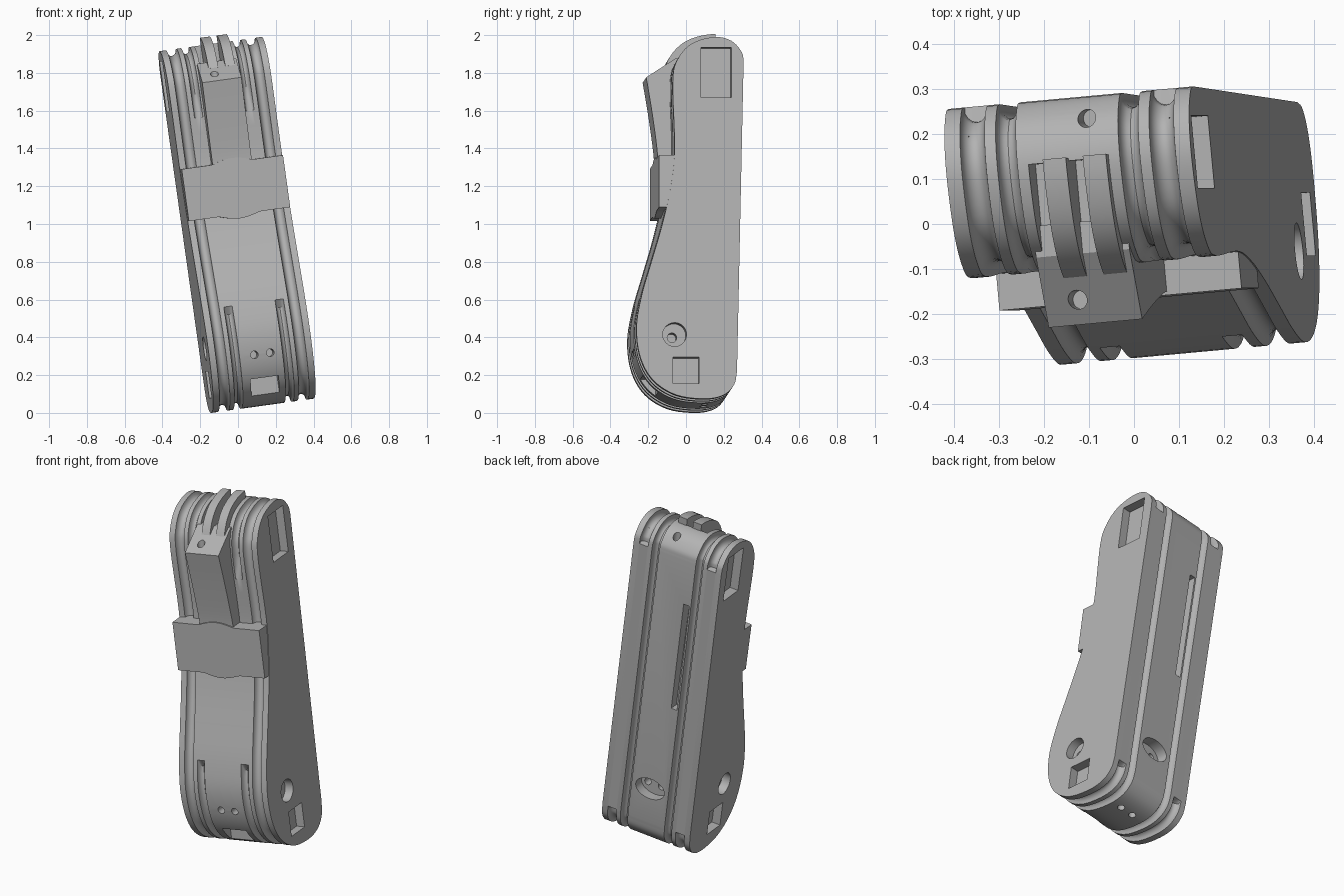
import bpy, bmesh, math
from mathutils import Matrix, Vector

cube = bpy.data.objects.get("Cube")
if cube:
    bpy.data.objects.remove(cube, do_unlink=True)

grey = bpy.data.materials.new("grey")
grey.use_nodes = True
GREY = (0.45, 0.45, 0.45, 1)
grey.diffuse_color = GREY
grey.node_tree.nodes["Principled BSDF"].inputs["Base Color"].default_value = GREY

# Leaning frame: u runs across the width, y and z lie on the outer side face
HALF = 0.275
A = Vector((0.986, 0.091, 0.137))
D = 0.412
LEAN = Matrix(((A.x, -A.y / A.x, -A.z / A.x, D / A.x - A.x * HALF),
               (A.y, 1, 0, -A.y * HALF),
               (A.z, 0, 1, -A.z * HALF),
               (0, 0, 0, 1)))


def make(name, bm):
    bmesh.ops.recalc_face_normals(bm, faces=bm.faces)
    bm.transform(LEAN)
    mesh = bpy.data.meshes.new(name)
    bm.to_mesh(mesh)
    bm.free()
    mesh.materials.append(grey)
    obj = bpy.data.objects.new(name, mesh)
    bpy.context.collection.objects.link(obj)
    return obj


def prism(name, pts, lo, hi, axis):
    """Extrude a flat outline along one axis (0 = u, 1 = y, 2 = z)."""
    bm = bmesh.new()
    rings = []
    for d in (lo, hi):
        ring = []
        for p in pts:
            co = list(p)
            co.insert(axis, d)
            ring.append(bm.verts.new(co))
        rings.append(ring)
    a, b = rings
    n = len(pts)
    for i in range(n):
        j = (i + 1) % n
        bm.faces.new((a[i], a[j], b[j], b[i]))
    bm.faces.new(a)
    bm.faces.new(b)
    return make(name, bm)


def rect(a0, a1, b0, b1):
    return [(a0, b0), (a1, b0), (a1, b1), (a0, b1)]


def disc(a, b, ra, rb=None, n=24):
    rb = rb or ra
    return [(a + ra * math.cos(math.tau * i / n), b + rb * math.sin(math.tau * i / n))
            for i in range(n)]


def spline(pts, steps):
    """Smooth curve through the points."""
    v = [Vector(p) for p in pts]
    v = [2 * v[0] - v[1]] + v + [2 * v[-1] - v[-2]]
    out = []
    for i in range(1, len(v) - 2):
        p0, p1, p2, p3 = v[i - 1:i + 3]
        for s in range(steps):
            t = s / steps
            out.append(0.5 * (2 * p1 + (p2 - p0) * t + (2 * p0 - 5 * p1 + 4 * p2 - p3) * t * t
                              + (3 * p1 - p0 - 3 * p2 + p3) * t ** 3))
    out.append(v[-2])
    return out


def cut(target, cutter):
    mod = target.modifiers.new("cut", "BOOLEAN")
    mod.operation = "DIFFERENCE"
    mod.solver = "EXACT"
    mod.object = cutter
    bpy.context.view_layer.objects.active = target
    bpy.ops.object.modifier_apply(modifier=mod.name)
    bpy.data.objects.remove(cutter, do_unlink=True)


def smooth(obj):
    bpy.ops.object.select_all(action="DESELECT")
    obj.select_set(True)
    bpy.context.view_layer.objects.active = obj
    bpy.ops.object.shade_smooth_by_angle(angle=math.radians(30))


# Side outline from the upper back, over the top, down the front, to the lower back
outline = spline([(.305, 1.86), (.295, 1.91), (.24, 1.97), (.15, 1.99), (.03, 1.955),
                  (-.045, 1.87), (-.07, 1.75), (-.06, 1.4), (-.08, 1.2), (-.125, 1.0),
                  (-.18, .81), (-.235, .62), (-.262, .45), (-.24, .29), (-.17, .17),
                  (-.05, .095), (.1, .075), (.2, .095), (.255, .15), (.27, .22)], 5)
N = len(outline)
normals = []
for i in range(N):
    t = outline[min(i + 1, N - 1)] - outline[max(i - 1, 0)]
    normals.append(Vector((-t.y, t.x)).normalized() * -1)


# Grooved body: rings of the outline, inset where a groove runs
def depth(i, kind):
    p = outline[i]
    if kind == "outer":
        return 0 if i in (0, N - 1) else 1
    if kind == "inner":
        return 0 if p.x < 0.1 and 0.59 < p.y < 1.69 else 1
    return 0


half = [(0.115, 0, "")]
for lo, hi, kind in ((.115, .16, "inner"), (.185, .24, "outer")):
    if kind == "outer":
        half.append((lo, 0, ""))
    for k in range(1, 9):
        s = k / 8
        half.append((lo + (hi - lo) * (1 - math.cos(math.pi * s)) / 2,
                     0.034 * math.sin(math.pi * s), kind))
half.append((HALF, 0, ""))
stations = [(-u, d, k) for u, d, k in reversed(half)] + half

bm = bmesh.new()
rings = []
for u, d, kind in stations:
    ring = []
    for i in range(N):
        p = outline[i] - normals[i] * d * depth(i, kind)
        ring.append(bm.verts.new((u, p.x, p.y)))
    rings.append(ring)
for a, b in zip(rings, rings[1:]):
    for i in range(N):
        j = (i + 1) % N
        bm.faces.new((a[i], a[j], b[j], b[i]))
bm.faces.new(rings[0])
bm.faces.new(rings[-1])
body = make("body", bm)

# Side pockets and pivot holes, the same on both sides
for side in (-1, 1):
    for pts, deep in ((rect(.08, .24, 1.67, 1.935), .05), (rect(-.07, .07, .155, .295), .05),
                      (disc(-.06, .415, .063), .05), (disc(-.07, .405, .025), .1)):
        cut(body, prism("cutter", pts, side * (HALF - deep), side * (HALF + .05), 0))

# Front pocket and pin holes, back finger slot, back groove, bottom and top holes
cut(body, prism("cutter", rect(-.07, .08, .1, .225), -.4, -.13, 1))
for u in (-.035, .05):
    cut(body, prism("cutter", disc(u, .35, .02), -.4, -.17, 1))
    cut(body, prism("cutter", disc(u, .12, .02), 0, .14, 2))
    cut(body, prism("cutter", disc(u, .42, .02), .1, .3, 1))
cut(body, prism("cutter", disc(0, .42, .09, .06), .21, .4, 1))
cut(body, prism("cutter", rect(-.105, -.07, .95, 1.6), .23, .4, 1))
cut(body, prism("cutter", disc(.045, .255, .02), 1.87, 2.1, 2))
for u in (-.09, 0):
    cut(body, prism("cutter", rect(u, u + .038, -.06, .165), 1.88, 2.1, 2))
smooth(body)

# Front bar with a sloped, drilled top
bar = prism("front_bar", spline([(-.195, 1.8), (-.165, 1.62), (-.138, 1.42), (-.13, 1.28)], 5)
            + [Vector(p) for p in ((.03, 1.28), (.03, 1.9), (-.04, 1.9))], -.105, .105, 0)
cut(bar, prism("cutter", disc(-.03, -.14, .021), 1.76, 2.1, 2))
smooth(bar)

# Two raised prongs curling over the top
arc = [i for i in range(N) if -.06 < outline[i].x < .175 and outline[i].y > 1.82]
prong = ([outline[i] + normals[i] * .04 for i in arc]
         + [outline[i] - normals[i] * .03 for i in reversed(arc)])
for name, u0, u1 in (("prong_inner", -.052, 0), ("prong_outer", .038, .09)):
    smooth(prism(name, prong, u0, u1, 0))

# Band across the front, bulging at the middle of its upper and lower edges
W = .272


def bulge(u):
    return .022 * max(0, math.cos(u / .11 * math.pi / 2)) if abs(u) < .11 else 0


us = [-W + 2 * W * k / 32 for k in range(33)]
band = prism("band", [(u, 1.09 - bulge(u)) for u in us]
             + [(u, 1.365 + bulge(u)) for u in reversed(us)], -.142, -.03, 1)
smooth(band)
